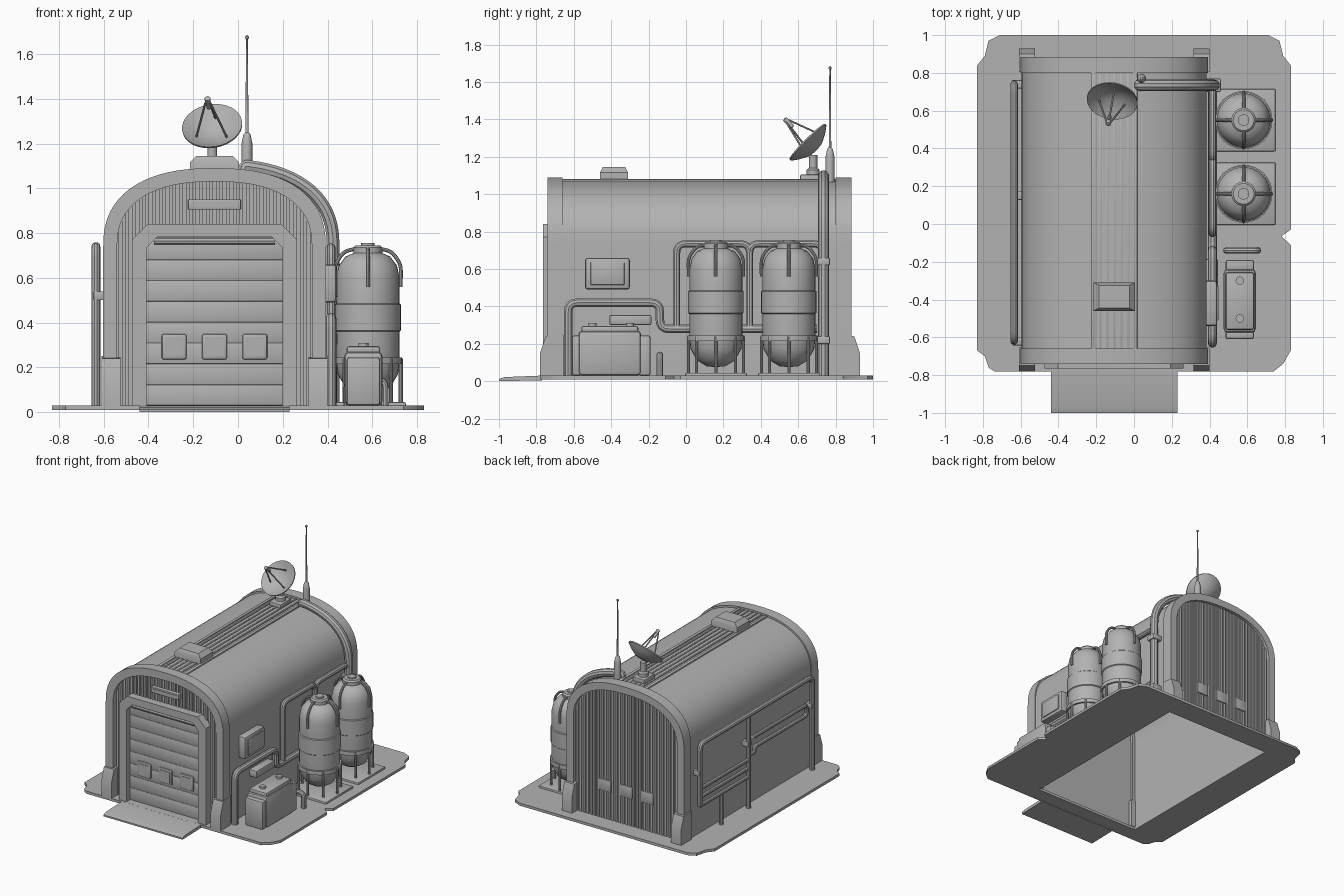
import bpy, bmesh, math
from mathutils import Vector, Matrix

cube = bpy.data.objects.get("Cube")
if cube:
    bpy.data.objects.remove(cube, do_unlink=True)

GREY = (0.45, 0.45, 0.45, 1)
mat = bpy.data.materials.new("plain grey")
mat.use_nodes = True
mat.diffuse_color = GREY
bsdf = next(n for n in mat.node_tree.nodes if n.type == 'BSDF_PRINCIPLED')
bsdf.inputs["Base Color"].default_value = GREY

C = -0.105      # centre line of the building
G = 0.03        # top of the ground plate


def finish(name, mesh):
    for p in mesh.polygons:
        p.use_smooth = True
    mesh.set_sharp_from_angle(angle=math.radians(35))
    mesh.materials.clear()
    mesh.materials.append(mat)
    obj = bpy.data.objects.new(name, mesh)
    bpy.context.collection.objects.link(obj)
    return obj


def from_bm(name, bm):
    bmesh.ops.recalc_face_normals(bm, faces=bm.faces[:])
    mesh = bpy.data.meshes.new(name)
    bm.to_mesh(mesh)
    bm.free()
    return finish(name, mesh)


def box(name, x0, x1, y0, y1, z0, z1, bevel=0.0):
    bm = bmesh.new()
    bmesh.ops.create_cube(bm, size=1)
    for v in bm.verts:
        v.co = ((x0 + x1) / 2 + v.co.x * (x1 - x0),
                (y0 + y1) / 2 + v.co.y * (y1 - y0),
                (z0 + z1) / 2 + v.co.z * (z1 - z0))
    if bevel:
        bmesh.ops.bevel(bm, geom=bm.edges[:], offset=bevel, segments=2, profile=0.5, affect='EDGES')
    return from_bm(name, bm)


def loft(name, sections):
    """Join matching closed loops and cap both ends."""
    bm = bmesh.new()
    rows = [[bm.verts.new(p) for p in s] for s in sections]
    for a, b in zip(rows, rows[1:]):
        for i in range(len(a)):
            j = (i + 1) % len(a)
            bm.faces.new((a[i], a[j], b[j], b[i]))
    bm.faces.new(rows[0])
    bm.faces.new(rows[-1])
    return from_bm(name, bm)


def band(name, outer, inner, y0, y1):
    """Rectangular-section band between two outlines in the xz plane."""
    return loft(name, [[(a, y0, b), (a, y1, b), (c, y1, d), (c, y0, d)]
                       for (a, b), (c, d) in zip(outer, inner)])


def lathe(name, profile, loc, axis=(0, 0, 1), n=32):
    bm = bmesh.new()
    vs = [bm.verts.new((r, 0, z)) for r, z in profile]
    es = [bm.edges.new(e) for e in zip(vs, vs[1:])]
    bmesh.ops.spin(bm, geom=vs + es, cent=(0, 0, 0), axis=(0, 0, 1), angle=2 * math.pi, steps=n)
    bmesh.ops.remove_doubles(bm, verts=bm.verts[:], dist=0.0002)
    rot = Vector(axis).to_track_quat('Z', 'Y').to_matrix().to_4x4()
    bm.transform(Matrix.Translation(loc) @ rot)
    return from_bm(name, bm)


def curve_mesh(name, cu):
    tmp = bpy.data.objects.new(name + "_path", cu)
    bpy.context.collection.objects.link(tmp)
    dg = bpy.context.evaluated_depsgraph_get()
    mesh = bpy.data.meshes.new_from_object(tmp.evaluated_get(dg))
    bpy.data.objects.remove(tmp)
    return finish(name, mesh)


def spline(cu, pts, cyclic=False):
    s = cu.splines.new('POLY')
    s.points.add(len(pts) - 1)
    for p, q in zip(s.points, pts):
        p.co = (*q, 1)
    s.use_cyclic_u = cyclic


def pipe(name, pts, r=0.02, bend=0.05):
    """Round pipe with filleted corners."""
    pts = [Vector(p) for p in pts]
    path = [pts[0]]
    for a, b, c in zip(pts, pts[1:], pts[2:]):
        d = min(bend, (a - b).length / 2, (c - b).length / 2)
        p, q = b + (a - b).normalized() * d, b + (c - b).normalized() * d
        path += [p.lerp(b, t).lerp(b.lerp(q, t), t) for t in (0, .25, .5, .75, 1)]
    path.append(pts[-1])
    cu = bpy.data.curves.new(name, 'CURVE')
    cu.dimensions = '3D'
    cu.bevel_depth, cu.bevel_resolution, cu.use_fill_caps = r, 3, True
    spline(cu, path)
    return curve_mesh(name, cu)


def arch_z(dx, hw, top):
    return 0.74 + (top - 0.74) * max(0, 1 - abs(dx / hw) ** 2.4) ** (1 / 2.4)


def arch(hw, top, n=36):
    xs = [-hw * math.cos(math.pi * i / n) for i in range(n + 1)]
    return [(C - hw, G)] + [(C + x, arch_z(x, hw, top)) for x in xs] + [(C + hw, G)]


# Ground plate, open under the building, and entrance ramp
cu = bpy.data.curves.new("ground_plate", 'CURVE')
cu.dimensions, cu.fill_mode, cu.extrude = '2D', 'BOTH', 0.01
left = [(-.71, 1), (-.77, .97), (-.79, .89), (-.83, .84), (-.83, -.67), (-.79, -.70), (-.77, -.76), (-.74, -.78)]
right = [(.74, -.78), (.79, -.74), (.83, -.67), (.83, -.11), (.78, -.065), (.83, -.03), (.83, .84), (.79, .89),
         (.77, .97), (.71, 1)]
spline(cu, [(x, y, 0) for x, y in left + right], True)
spline(cu, [(x, y, 0) for x, y in ((-.56, -.66), (-.56, .82), (.35, .82), (.35, -.66))], True)
curve_mesh("ground_plate", cu).location.z = 0.02
loft("entrance_ramp", [[(x, -1, 0), (x, -1, .012), (x, -.97, .022), (x, -.77, .03), (x, -.77, .005)]
                       for x in (-.44, .23)])

# Hollow building shell, end rings and end walls
band("roof_shell", arch(.49, 1.075), arch(.46, 1.045), -.68, .83)
band("front_ring", arch(.497, 1.09), arch(.435, 1.03), -.74, -.66)
band("back_ring", arch(.497, 1.09), arch(.44, 1.035), .80, .885)
for name, y in (("front_wall", -.70), ("back_wall", .84)):
    loft(name, [[(x, yy, z) for x, z in arch(.46, 1.045)] for yy in (y, y + .02)])
for i in range(-14, 15):
    x = C + i * .03
    top = arch_z(x - C, .44, 1.03)
    box("back_wall_rib", x - .008, x + .008, .855, .868, G, top)
    box("front_wall_rib", x - .008, x + .008, -.709, -.695, .8 if abs(i) < 12 else G, top)
for s in (-1, 1):
    for e, name in ((-1, "front_foot"), (1, "back_foot")):
        prof = [(.73, G), (.855, G), (.855, .15), (.825, .24), (.73, .25)]
        loft(name, [[(C + s * w, .075 + e * y, z) for y, z in prof] for w in (.42, .505)])

# Roof ridge strips, vent and seams
for i in range(-3, 4):
    w = .012 if abs(i) == 3 else .007
    box("roof_strip", C + i * .037 - w, C + i * .037 + w, -.66, .80, 1.06, 1.08, .003)
loft("roof_vent", [[(C + sx * w, -.385 + sy * d, z) for sx, sy in ((-1, -1), (1, -1), (1, 1), (-1, 1))]
                   for w, d, z in ((.11, .075, 1.06), (.11, .075, 1.115), (.08, .06, 1.145))])

# Door, frame, windows and sign plate
def frame_line(hw, top, ch):
    half = [(-hw, G), (-hw, top - ch), (-hw + ch, top)]
    return [(C + x, z) for x, z in half] + [(C - x, z) for x, z in reversed(half)]


band("door_frame", frame_line(.368, .84, .07), frame_line(.303, .785, .05), -.765, -.69)
for i in range(8):
    z = G + i * .093
    box("door_slat", C - .31, C + .31, -.722, -.69, z, z + .093, .003)
pipe("door_roller", [(C - .27, -.735, .765), (C + .27, -.735, .765)], .018)
for i in (-1, 0, 1):
    x = C + i * .18
    box("door_window", x - .056, x + .056, -.733, -.71, .235, .35, .01)
    box("door_window_pane", x - .042, x + .042, -.737, -.73, .25, .335)
    box("back_vent", x - .05, x + .05, .86, .876, .24, .33, .006)
box("sign_plate", C - .118, C + .118, -.735, -.70, .905, .95, .004)
box("sign_panel", C - .105, C + .105, -.739, -.73, .915, .94)

# Pipework on the left-hand wall at -x
X = -.635
pipe("main_rail", [(X, .74, .27), (X, .74, .74), (X, -.62, .74), (X, -.62, G)], .02)
pipe("middle_riser", [(X, .15, .74), (X, .15, G)], .018)
pipe("short_riser", [(X, .48, .27), (X, .48, G)], .016)
for z in (.27, .335, .40):
    pipe("lower_pipe", [(X, .74, z), (X, .15, z)], .016)
pipe("upper_loop", [(X, .15, .43), (X, .08, .43), (X, .08, .47), (X, -.55, .47), (X, -.55, .55), (X, .10, .55)], .016, .03)
for y in (.74, .15, -.62):
    box("pipe_clamp", -.645, -.58, y - .022, y + .022, .5, .54, .004)

# Pipework and boxes on the right-hand wall at +x
X = .415
pipe("feed_pipe", [(X, -.63, G), (X, -.63, .42), (X, -.14, .42), (X, -.14, .28), (X, .70, .28)], .024)
for y in (.16, .55):
    pipe("tank_loop", [(X, y - .21, .28), (X, y - .21, .735), (X, y + .18, .735), (X, y + .18, .28)], .02)
side = [(x, .735, z) for x, z in arch(.53, 1.105) if x > .02]
pipe("roof_pipe", [(.03, .735, 1.08)] + side, .03, .01)
for z in (.2, .62):
    box("roof_pipe_clamp", .38, .46, .70, .77, z, z + .04, .006)
box("wall_cabinet", .37, .44, -.54, -.30, .49, .66, .015)
box("wall_cabinet_door", .43, .447, -.51, -.33, .515, .635, .003)
box("wall_vent", .37, .445, -.41, -.185, .30, .355, .01)

# Generator
box("generator_body", .475, .645, -.575, -.24, G, .27, .02)
box("generator_lid", .485, .635, -.56, -.255, .26, .295, .012)
for y in (-.61, -.21):
    box("generator_end", .485, .635, y - .0 if y < -.5 else -.25, -.56 if y < -.5 else -.19, G, .245, .012)
for y in (-.30, -.50):
    lathe("generator_cap", [(0, .31), (.022, .31), (.022, .28)], (.56, y, 0), n=16)
pipe("guard_rail", [(.49, -.14, G), (.49, -.14, .14), (.655, -.14, .14), (.655, -.14, G)], .018, .03)

# Storage tanks
def polar(y, r, a, z):
    return (.58 + r * math.cos(a), y + r * math.sin(a), z)


for y in (.16, .55):
    box("tank_pad", .42, .75, y - .165, y + .165, .02, .045, .008)
    lathe("tank", [(0, .075), (.05, .08), (.10, .11), (.135, .17), (.142, .23), (.142, .36), (.148, .365),
                   (.148, .48), (.142, .485), (.142, .60), (.13, .655), (.10, .695), (.065, .71), (.065, .735),
                   (.055, .745), (.03, .745), (.03, .755), (0, .755)], (.58, y, 0))
    lathe("tank_skirt_ring", [(.138, .215), (.153, .215), (.153, .245), (.138, .245), (.138, .215)], (.58, y, 0))
    for k in range(8):
        a = k * math.pi / 4
        pipe("tank_leg", [polar(y, .147, a, .04), polar(y, .147, a, .24)], .009)
    for k in range(4):
        a = k * math.pi / 2
        pipe("tank_strap", [polar(y, .147, a, .56), polar(y, .148, a, .66), polar(y, .105, a, .72),
                            polar(y, .05, a, .73)], .009, .03)

# Antenna mast
lathe("antenna", [(0, 1.06), (.024, 1.06), (.024, 1.2), (.016, 1.24), (.007, 1.25), (.004, 1.665), (.009, 1.67),
                  (.009, 1.678), (0, 1.685)], (.04, .77, 0), n=14)

# Satellite dish
axis = Vector((-.12, -.70, .70)).normalized()
mid = Vector((-.115, .655, 1.275))
box("dish_base", C - .06, C + .04, .61, .74, 1.06, 1.105, .008)
lathe("dish_post", [(0, 1.09), (.035, 1.09), (.035, 1.13), (.022, 1.14), (.022, 1.21), (0, 1.21)], (C - .01, .68, 0), n=16)
lathe("dish", [(0, -.06), (.05, -.052), (.10, -.026), (.135, .0), (.135, .008), (.10, -.014), (.05, -.04), (0, -.048)],
      mid, axis)
side_dir = axis.cross(Vector((0, 0, 1))).normalized()
tip = mid + axis * .16
for k in range(3):
    arm = Matrix.Rotation(k * 2 * math.pi / 3 + .5, 3, axis) @ side_dir
    pipe("dish_strut", [mid + arm * .08 - axis * .025, tip + arm * .012], .005)
lathe("dish_feed", [(0, -.04), (.01, -.04), (.014, .02), (0, .025)], tip, axis, 12)
